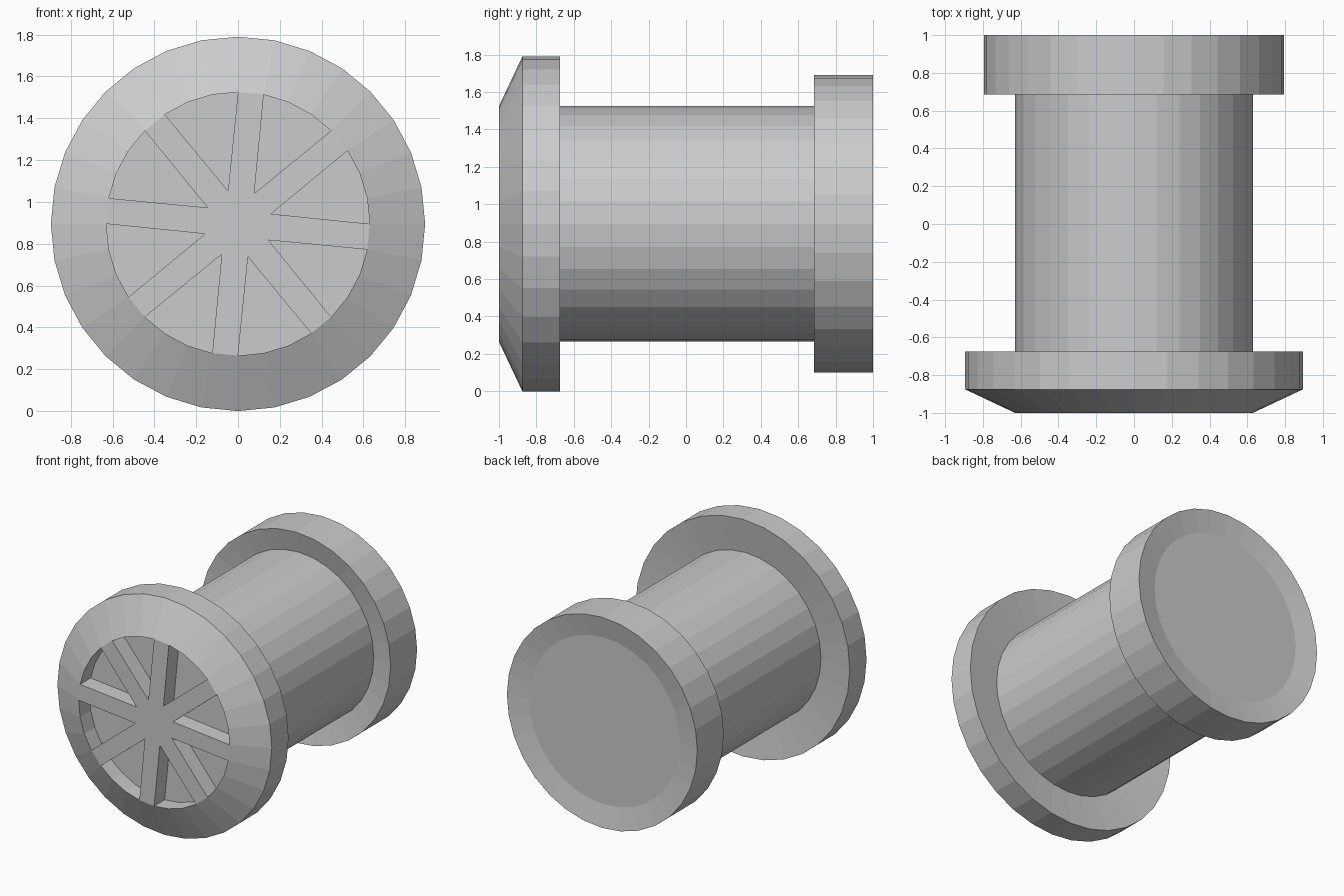
import bpy, bmesh
from math import sin, cos, radians

if "Cube" in bpy.data.objects:
    bpy.data.objects.remove(bpy.data.objects["Cube"])

SIDES = 32
CZ = 0.895          # height of the axis
HUB_R = 0.165       # inner tip radius of the wedge pockets
POCKET_Y = -0.875   # pocket floor

bm = bmesh.new()


def point(r, y, deg):
    a = radians(deg)
    return bm.verts.new((r * cos(a), y, CZ + r * sin(a)))


# Turned profile (radius, y): bevelled front flange, shaft, back flange
# The flange faces dish slightly inward
profile = [(0.63, -1), (0.895, -0.875), (0.895, -0.675), (0.63, -0.71),
           (0.63, 0.72), (0.795, 0.685), (0.795, 1.0), (0.63, 0.97)]
rings = [[point(r, y, i * 360 / SIDES) for i in range(SIDES)] for r, y in profile]
for a, b in zip(rings, rings[1:]):
    for i in range(SIDES):
        j = (i + 1) % SIDES
        bm.faces.new((a[i], a[j], b[j], b[i]))

# Back disc
bm.faces.new(rings[-1])

# Front hub and eight spokes, each one rim segment wide
rim = rings[0]
tips = [point(HUB_R, -1, 45 * k + 16.875) for k in range(8)]
bm.faces.new(tips)
for k in range(8):
    n = (k + 1) % 8
    bm.faces.new((rim[4 * k + 3], rim[4 * n], tips[n], tips[k]))

    # Wedge pocket between spokes: walls and floor
    top = rim[4 * k:4 * k + 4] + [tips[k]]
    low = [bm.verts.new((v.co.x, POCKET_Y, v.co.z)) for v in top]
    for i in range(5):
        j = (i + 1) % 5
        bm.faces.new((top[i], top[j], low[j], low[i]))
    bm.faces.new(low)

bmesh.ops.recalc_face_normals(bm, faces=bm.faces)
mesh = bpy.data.meshes.new("flanged_spool")
bm.to_mesh(mesh)
bm.free()
bpy.context.collection.objects.link(bpy.data.objects.new("flanged_spool", mesh))
